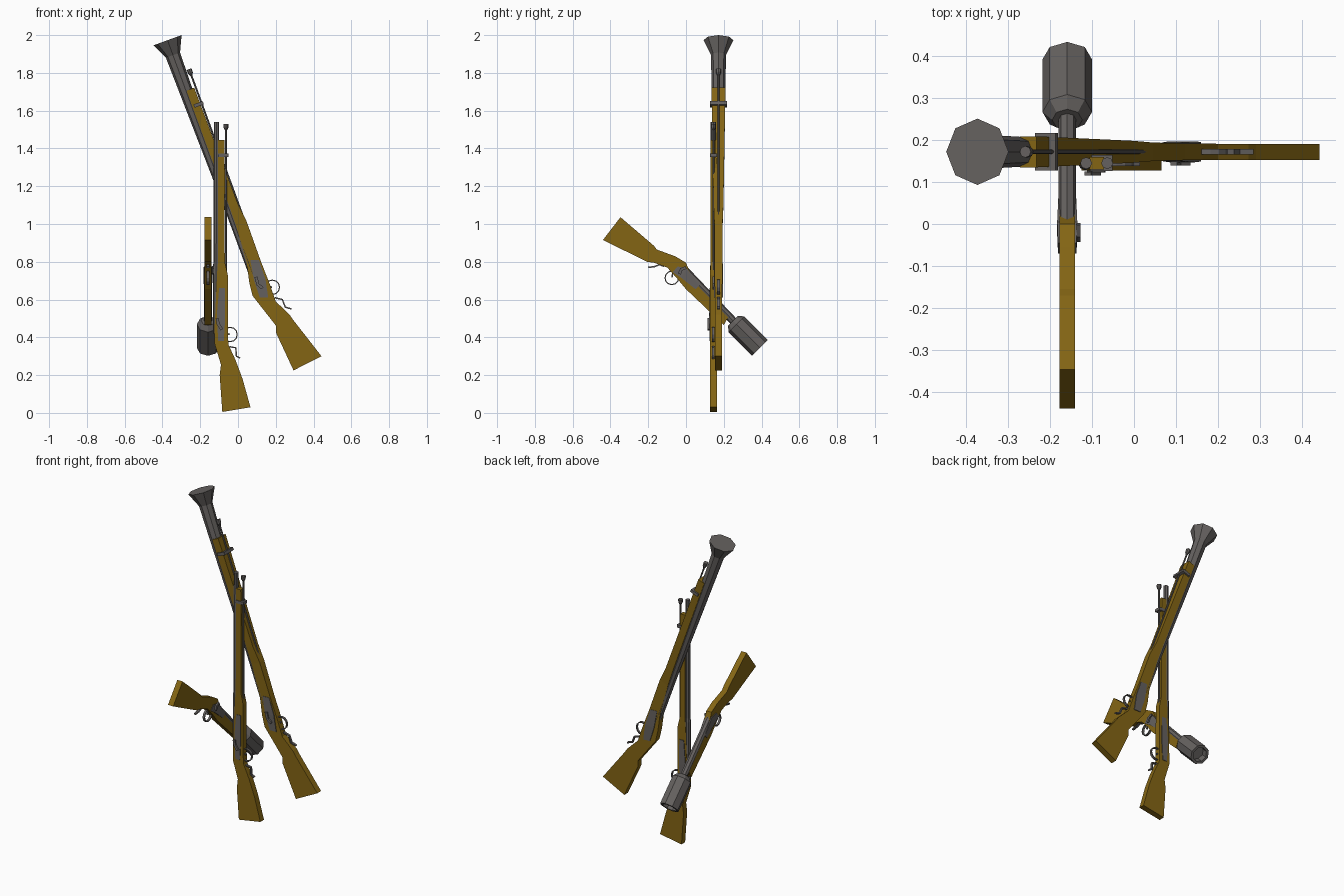
import bpy, bmesh, math
from mathutils import Vector

cube = bpy.data.objects.get("Cube")
if cube:
    bpy.data.objects.remove(cube)


def material(name, color):
    m = bpy.data.materials.new(name)
    m.use_nodes = True
    m.diffuse_color = (*color, 1)
    m.node_tree.nodes["Principled BSDF"].inputs["Base Color"].default_value = (*color, 1)
    return m


WOOD = material("walnut wood", (0.23, 0.13, 0.007))
STEEL = material("dull steel", (0.13, 0.12, 0.115))


# Each gun lies in a flat plane: h and z run in the plane, d is depth across it
def plane_xz(h, z, d):
    return (h, 0.145 + d, z)


def plane_xz_back(h, z, d):
    return (h, 0.172 + d, z)


def plane_yz(h, z, d):
    return (-0.159 + d, h, z)


def build(name, rings, mat, closed=False):
    """Skin a row of equal vertex rings."""
    bm = bmesh.new()
    rows = [[bm.verts.new(p) for p in ring] for ring in rings]
    n = len(rows[0])
    pairs = list(zip(rows, rows[1:]))
    if closed:
        pairs.append((rows[-1], rows[0]))
    else:
        bm.faces.new(rows[0])
        bm.faces.new(rows[-1])
    for a, b in pairs:
        for i in range(n):
            j = (i + 1) % n
            bm.faces.new((a[i], a[j], b[j], b[i]))
    bmesh.ops.recalc_face_normals(bm, faces=bm.faces)
    mesh = bpy.data.meshes.new(name)
    bm.to_mesh(mesh)
    bm.free()
    mesh.materials.append(mat)
    ob = bpy.data.objects.new(name, mesh)
    bpy.context.collection.objects.link(ob)
    return ob


def loft(name, plane, stations, mat, depth=0, closed=False):
    """Box sections: (top h, top z, under h, under z, half width)."""
    rings = [[plane(a, b, depth - w), plane(c, d, depth - w),
              plane(c, d, depth + w), plane(a, b, depth + w)]
             for a, b, c, d, w in stations]
    return build(name, rings, mat, closed)


def lathe(name, plane, start, end, profile, mat, sides=8):
    """Turned part: profile of (fraction along the axis, radius)."""
    s, e = Vector(start), Vector(end)
    d = (e - s).normalized()
    n = Vector((d.y, -d.x))
    rings = []
    for t, r in profile:
        c = s.lerp(e, t)
        ring = []
        for k in range(sides):
            a = math.tau * k / sides
            p = c + n * r * math.cos(a)
            ring.append(plane(p.x, p.y, r * math.sin(a)))
        rings.append(ring)
    return build(name, rings, mat)


def ribbon(name, plane, path, thick, half, depth=0, closed=False):
    """Flat metal strip following a path."""
    pts = [Vector(p) for p in path]
    st, n = [], len(pts)
    for i, p in enumerate(pts):
        a = pts[i - 1] if closed or i else p
        b = pts[(i + 1) % n] if closed or i < n - 1 else p
        t = (b - a).normalized()
        o = Vector((-t.y, t.x)) * thick
        st.append((p.x + o.x, p.y + o.y, p.x - o.x, p.y - o.y, half))
    return loft(name, plane, st, STEEL, depth, closed)


def trigger_group(gun, plane, ring, radius, grip, lever):
    """Round guard, trigger inside it and the tail lever behind."""
    c = Vector(ring)
    circle = [c + Vector((math.cos(a), math.sin(a))) * radius
              for a in (math.tau * k / 12 for k in range(12))]
    ribbon(gun + "_trigger_guard", plane, circle, 0.003, 0.007, closed=True)
    g = Vector(grip)
    ribbon(gun + "_trigger", plane, [g, g.lerp(c, 0.5), c.lerp(g, 0.1)], 0.004, 0.004)
    ribbon(gun + "_guard_tail", plane, lever, 0.004, 0.007)


def ramrod(gun, plane, low, top):
    lathe(gun + "_ramrod", plane, low, top,
          [(0, .005), (.955, .005), (.975, .013), (1, .014)], STEEL)


def band(gun, plane, pos, along, n0, n1, half):
    """Strap across the fore stock, square to the barrel."""
    p, d = Vector(pos), Vector(along).normalized()
    n = Vector((d.y, -d.x))
    st = []
    for u in (-0.009, 0.009):
        a, b = p + d * u + n * n0, p + d * u + n * n1
        st.append((a.x, a.y, b.x, b.y, half))
    loft(gun + "_barrel_band", plane, st, STEEL)


# Upright musket
P = plane_xz
loft("musket_stock", P, [
    (-.106, 1.445, -.072, 1.445, .015), (-.106, .80, -.070, .80, .016),
    (-.110, .75, -.054, .73, .017), (-.125, .43, -.054, .42, .018),
    (-.125, .37, -.05, .36, .018), (-.09, .255, -.013, .28, .018),
    (-.097, .20, .024, .18, .018), (-.083, .005, .066, .03, .018)], WOOD)
lathe("musket_barrel", P, (-.116, .42), (-.114, 1.54),
      [(0, .017), (.32, .017), (.34, .014), (1, .014)], STEEL)
ramrod("musket", P, (-.064, .74), (-.064, 1.53))
band("musket", P, (-.115, 1.365), (0, 1), .01, .064, .019)
loft("musket_lock", P, [(-.10, .66, -.07, .66, .021), (-.112, .52, -.068, .50, .022),
                        (-.105, .38, -.075, .38, .021)], STEEL)
ribbon("musket_hammer", P, [(-.085, .44), (-.105, .47), (-.11, .50)], .008, .005, -.025)
trigger_group("musket", P, (-.042, .415), .038, (-.06, .42),
              [(-.045, .35), (-.012, .345), (-.008, .30), (.012, .29)])

# Leaning flared gun
P = plane_xz_back
MUZZLE, BREECH = (-.373, 1.973), (.105, .66)
AXIS = (MUZZLE[0] - BREECH[0], MUZZLE[1] - BREECH[1])
loft("flared_gun_stock", P, [
    (-.272, 1.705, -.232, 1.722, .037), (-.045, 1.09, .0, 1.105, .026),
    (-.01, .99, .045, 1.015, .022), (.045, .80, .122, .80, .020),
    (.06, .69, .165, .69, .020), (.077, .62, .20, .59, .019),
    (.20, .463, .273, .52, .019), (.20, .427, .29, .495, .019),
    (.294, .225, .442, .30, .019)], WOOD)
lathe("flared_gun_barrel", P, BREECH, MUZZLE,
      [(0, .02), (.3, .022), (.94, .04), (1, .079)], STEEL)
ramrod("flared_gun", P, (.041, 1.0), (-.259, 1.82))
band("flared_gun", P, (-.244, 1.62), AXIS, .012, .064, .045)
loft("flared_gun_lock", P, [(.065, .81, .11, .81, .022), (.085, .70, .145, .71, .025),
                            (.115, .61, .16, .61, .023)], STEEL)
ribbon("flared_gun_hammer", P, [(.13, .66), (.105, .68), (.095, .72)], .008, .005, -.028)
trigger_group("flared_gun", P, (.182, .665), .038, (.16, .67),
              [(.195, .61), (.235, .60), (.25, .56), (.283, .55)])

# Short gun with a wide cup on the muzzle
P = plane_yz
loft("cup_gun_stock", P, [
    (-.347, 1.036, -.44, .915, .018), (-.17, .885, -.205, .80, .018),
    (-.155, .865, -.17, .795, .018), (-.055, .828, -.10, .77, .018),
    (.0, .795, -.05, .715, .018), (.03, .72, .0, .655, .018),
    (.225, .51, .20, .465, .018)], WOOD)
lathe("cup_gun_barrel", P, (-.015, .765), (.27, .466), [(0, .021), (1, .021)], STEEL)
lathe("cup_gun_muzzle_cup", P, (.248, .488), (.392, .344),
      [(0, .036), (.13, .059), (1, .059), (1, .043), (.8, .043)], STEEL)
loft("cup_gun_lock", P, [(-.045, .775, -.07, .745, .022), (.005, .765, -.025, .715, .024),
                         (.07, .675, .05, .655, .021)], STEEL)
ribbon("cup_gun_hammer", P, [(-.035, .735), (-.025, .76), (.0, .77)], .008, .005, .027)
trigger_group("cup_gun", P, (-.075, .715), .036, (-.07, .74),
              [(-.115, .775), (-.14, .785), (-.165, .775), (-.20, .77)])
